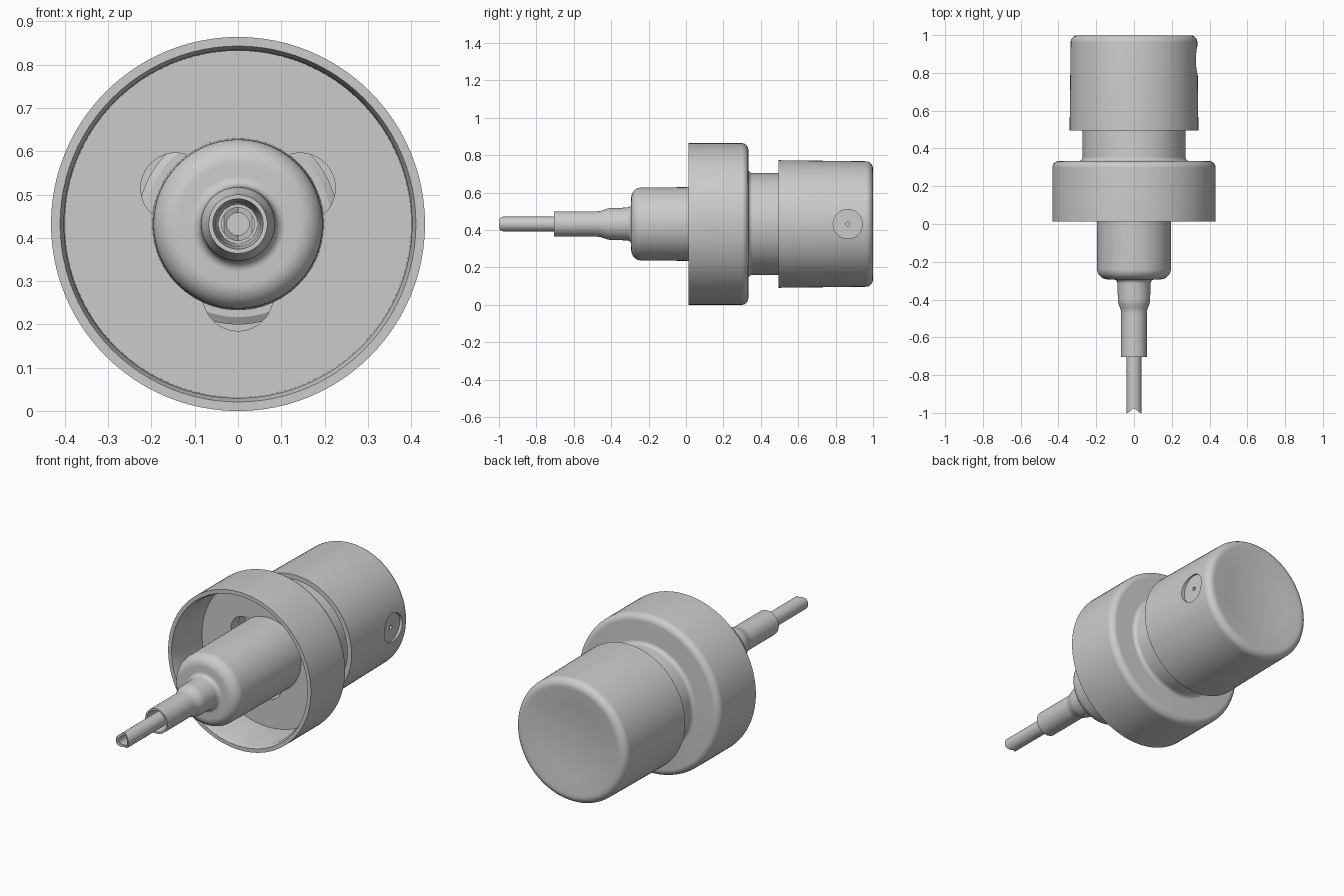
import bpy, bmesh, math
from mathutils import Matrix, Vector

if "Cube" in bpy.data.objects:
    bpy.data.objects.remove(bpy.data.objects["Cube"])

CZ = 0.432      # height of the pump axis
SEG = 96


def finish(bm, name):
    bmesh.ops.remove_doubles(bm, verts=bm.verts, dist=1e-5)
    bmesh.ops.recalc_face_normals(bm, faces=bm.faces)
    me = bpy.data.meshes.new(name)
    bm.to_mesh(me)
    bm.free()
    ob = bpy.data.objects.new(name, me)
    bpy.context.collection.objects.link(ob)
    return ob


def rounded(profile, steps=7):
    """Profile of (radius, y[, fillet]); corners with a fillet become arcs."""
    out, n = [], len(profile)
    for i, p in enumerate(profile):
        b = Vector(p[:2])
        if len(p) < 3:
            out.append(b)
            continue
        u = (Vector(profile[i - 1][:2]) - b).normalized()
        v = (Vector(profile[(i + 1) % n][:2]) - b).normalized()
        half = u.angle(v) / 2
        f = p[2]
        r = f * math.tan(half)
        c = b + (u + v).normalized() * (f / math.cos(half))
        d0, d1 = b + u * f - c, b + v * f - c
        for k in range(steps + 1):
            t = k / steps
            out.append(c + (d0 * (1 - t) + d1 * t).normalized() * r if 0 < t < 1 else c + (d0 if t == 0 else d1))
    return out


def lathe(name, profile, seg=SEG):
    """Revolve a closed profile round the pump axis."""
    pts = rounded(profile)
    bm = bmesh.new()
    rings = []
    for s in range(seg):
        a = 2 * math.pi * s / seg
        rings.append([bm.verts.new((r * math.cos(a), y, CZ + r * math.sin(a))) for r, y in pts])
    n = len(pts)
    for s in range(seg):
        A, B = rings[s], rings[(s + 1) % seg]
        for i in range(n):
            j = (i + 1) % n
            if pts[i].x < 1e-6 and pts[j].x < 1e-6:
                continue
            bm.faces.new((A[i], A[j], B[j], B[i]))
    return finish(bm, name)


def rod(name, start, end, radius, seg=48):
    a, b = Vector(start), Vector(end)
    rot = (b - a).to_track_quat('Z', 'Y').to_matrix().to_4x4()
    bm = bmesh.new()
    bmesh.ops.create_cone(bm, cap_ends=True, segments=seg, radius1=radius, radius2=radius,
                          depth=(b - a).length, matrix=Matrix.Translation((a + b) / 2) @ rot)
    return finish(bm, name)


def cut(ob, cutter):
    m = ob.modifiers.new("cut", 'BOOLEAN')
    m.operation, m.solver, m.object = 'DIFFERENCE', 'EXACT', cutter
    bpy.context.view_layer.objects.active = ob
    bpy.ops.object.modifier_apply(modifier=m.name)
    bpy.data.objects.remove(cutter)


# Spray button: hollow, slightly tapered, dished top
button = lathe("spray_button", [
    (0, 0.975), (0.1, 0.978), (0.2, 0.986), (0.285, 0.999), (0.335, 1.0, 0.038),
    (0.341, 0.495), (0.315, 0.495), (0.308, 0.94), (0, 0.94)])
cut(button, rod("nozzle_cutter", (0.2, 0.865, CZ), (0.5, 0.865, CZ), 0.078))

# Nozzle insert with its tiny spray hole
nozzle = rod("nozzle_insert", (0.15, 0.865, CZ), (0.318, 0.865, CZ), 0.0785)
cut(nozzle, rod("hole_cutter", (0.25, 0.865, CZ), (0.4, 0.865, CZ), 0.011, 16))

# Collar and neck: open skirt at the front, neck reaching into the button
collar = lathe("collar_and_neck", [
    (0.432, 0.013), (0.432, 0.333, 0.035), (0.272, 0.333, 0.022), (0.272, 0.6, 0.015),
    (0.1, 0.6), (0.1, 0.57), (0.25, 0.57), (0.25, 0.33), (0.15, 0.33), (0.15, 0.26),
    (0.4, 0.26), (0.402, 0.04), (0.411, 0.013)])
# Three scallop holes around the pump body
for k in range(3):
    a = math.radians(30 + 120 * k)
    x, z = 0.166 * math.cos(a), CZ + 0.166 * math.sin(a)
    cut(collar, rod("scallop_cutter", (x, 0.2, z), (x, 0.4, z), 0.081))

# Pump body with lower spigot, hollow socket and a hidden flange
body = lathe("pump_body", [
    (0, 0.40), (0.232, 0.40), (0.232, 0.37), (0.215, 0.36), (0.199, 0.36),
    (0.195, -0.293, 0.055), (0.088, -0.293, 0.022), (0.085, -0.415, 0.015),
    (0.068, -0.46, 0.015), (0.068, -0.705), (0.058, -0.705), (0.052, -0.66),
    (0.045, -0.5), (0, -0.5)])

# Inner stem linking pump and button
stem = rod("pump_stem", (0, 0.38, CZ), (0, 0.95, CZ), 0.085)

# Dip tube with V-notched end
tube = lathe("dip_tube", [(0.039, -0.49), (0.039, -1.0), (0.026, -1.0), (0.026, -0.49)], 48)
bm = bmesh.new()
tri = [bm.verts.new((x, y, CZ - 0.1)) for x, y in ((0, -0.975), (0.07, -1.029), (-0.07, -1.029))]
face = bm.faces.new(tri)
ext = bmesh.ops.extrude_face_region(bm, geom=[face])
bmesh.ops.translate(bm, vec=(0, 0, 0.2), verts=[g for g in ext['geom'] if isinstance(g, bmesh.types.BMVert)])
cut(tube, finish(bm, "notch_cutter"))

# Smooth shading with crisp edges
for ob in (button, nozzle, collar, body, stem, tube):
    bpy.ops.object.select_all(action='DESELECT')
    ob.select_set(True)
    bpy.context.view_layer.objects.active = ob
    bpy.ops.object.shade_smooth_by_angle(angle=math.radians(30))
